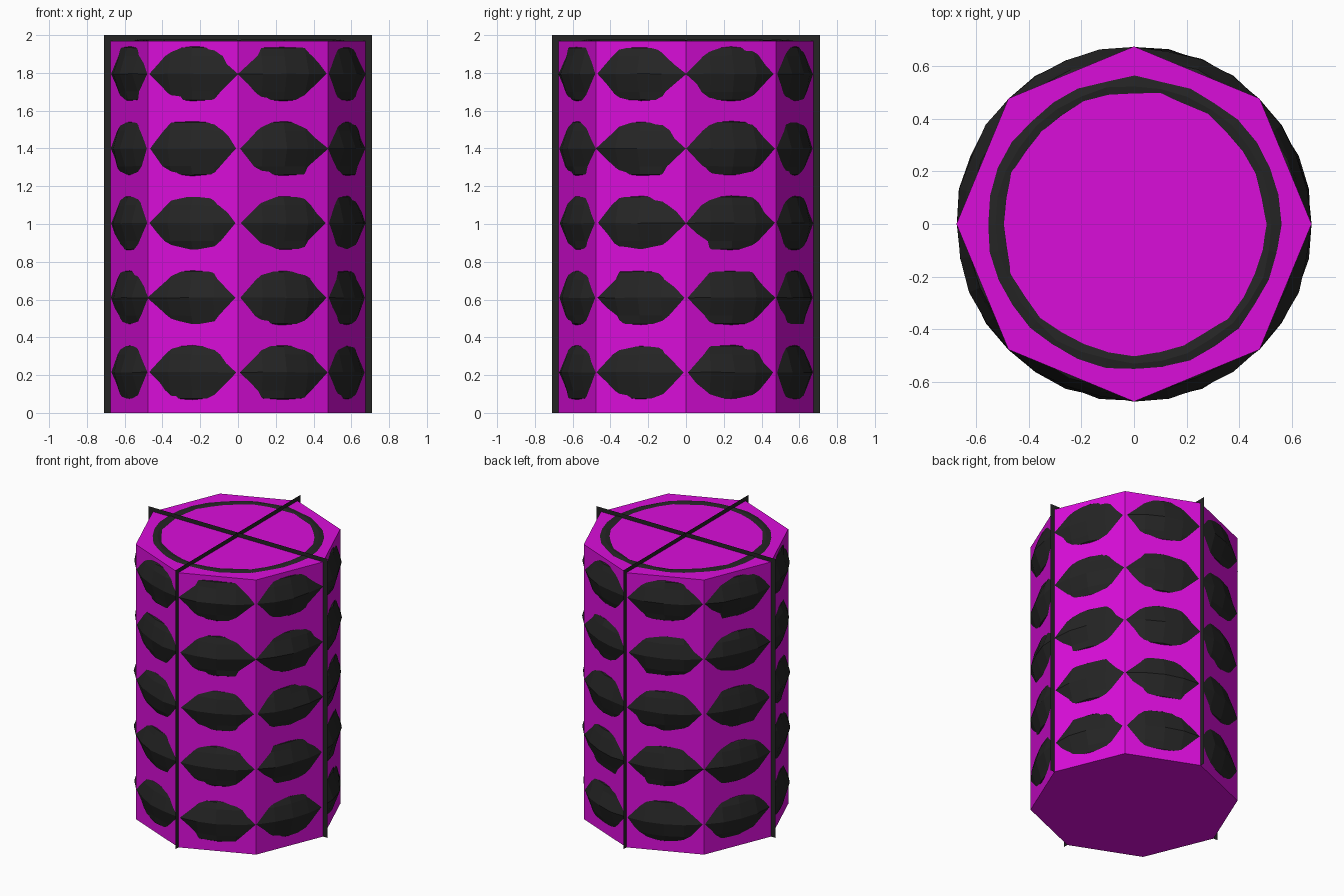
import bpy, bmesh, math, random

if "Cube" in bpy.data.objects:
    bpy.data.objects.remove(bpy.data.objects["Cube"])

random.seed(4)


def material(name, rgb):
    m = bpy.data.materials.new(name)
    m.diffuse_color = (*rgb, 1)
    m.use_nodes = True
    m.node_tree.nodes["Principled BSDF"].inputs["Base Color"].default_value = m.diffuse_color
    return m


MAGENTA = material("magenta", (0.70, 0.004, 0.70))
DARK = material("charcoal", (0.018, 0.018, 0.018))


def make_object(name, bm, mat):
    bmesh.ops.recalc_face_normals(bm, faces=bm.faces)
    me = bpy.data.meshes.new(name)
    bm.to_mesh(me)
    bm.free()
    me.materials.append(mat)
    ob = bpy.data.objects.new(name, me)
    bpy.context.collection.objects.link(ob)
    return ob


# Octagonal barrel body with corners on the x and y axes
R, H = 0.675, 1.97
bm = bmesh.new()
base = [bm.verts.new((R * math.cos(i * math.pi / 4), R * math.sin(i * math.pi / 4), 0))
        for i in range(8)]
bottom = bm.faces.new(base)
ext = bmesh.ops.extrude_face_region(bm, geom=[bottom], use_keep_orig=True)
for v in ext["geom"]:
    if isinstance(v, bmesh.types.BMVert):
        v.co.z = H
make_object("barrel_body", bm, MAGENTA)

# Lumpy rings that bulge through the flat sides (the top one breaks the lid)
half = [(0.673, 0.0), (0.645, 0.095), (0.630, 0.138), (0.600, 0.158),
        (0.555, 0.1755), (0.527, 0.181), (0.500, 0.1755), (0.42, 0.13), (0.38, 0.0)]
profile = half + [(r, -z) for r, z in half[-2:0:-1]]
SEG = 32


def lumpy_ring(name, z0):
    bm = bmesh.new()
    loops = []
    for i in range(SEG):
        a = 2 * math.pi * i / SEG
        loop = []
        for k, (r, z) in enumerate(profile):
            # corners of the barrel keep the ridge flush, the rest wobbles
            amp = 0.003 if k == 0 and i % 4 == 0 else 0.006
            rr = r + random.uniform(-amp, amp)
            zz = z0 + z + random.uniform(-0.0015, 0.0015)
            loop.append(bm.verts.new((rr * math.cos(a), rr * math.sin(a), zz)))
        loops.append(loop)
    n = len(profile)
    for i in range(SEG):
        p, q = loops[i], loops[(i + 1) % SEG]
        for k in range(n):
            m = (k + 1) % n
            bm.faces.new((p[k], q[k], q[m], p[m]))
    make_object(name, bm, DARK)


for i in range(5):
    lumpy_ring(f"lumpy_ring_{i + 1}", 0.215 + 0.395 * i)

# Two crossed paper-thin plates showing as fins along the corners and lid
W = 0.71
for name, dx, dy in (("cross_plate_x", W, 0), ("cross_plate_y", 0, W)):
    bm = bmesh.new()
    bm.faces.new([bm.verts.new((s * dx, s * dy, z))
                  for s, z in ((-1, 0), (1, 0), (1, 2), (-1, 2))])
    make_object(name, bm, DARK)
